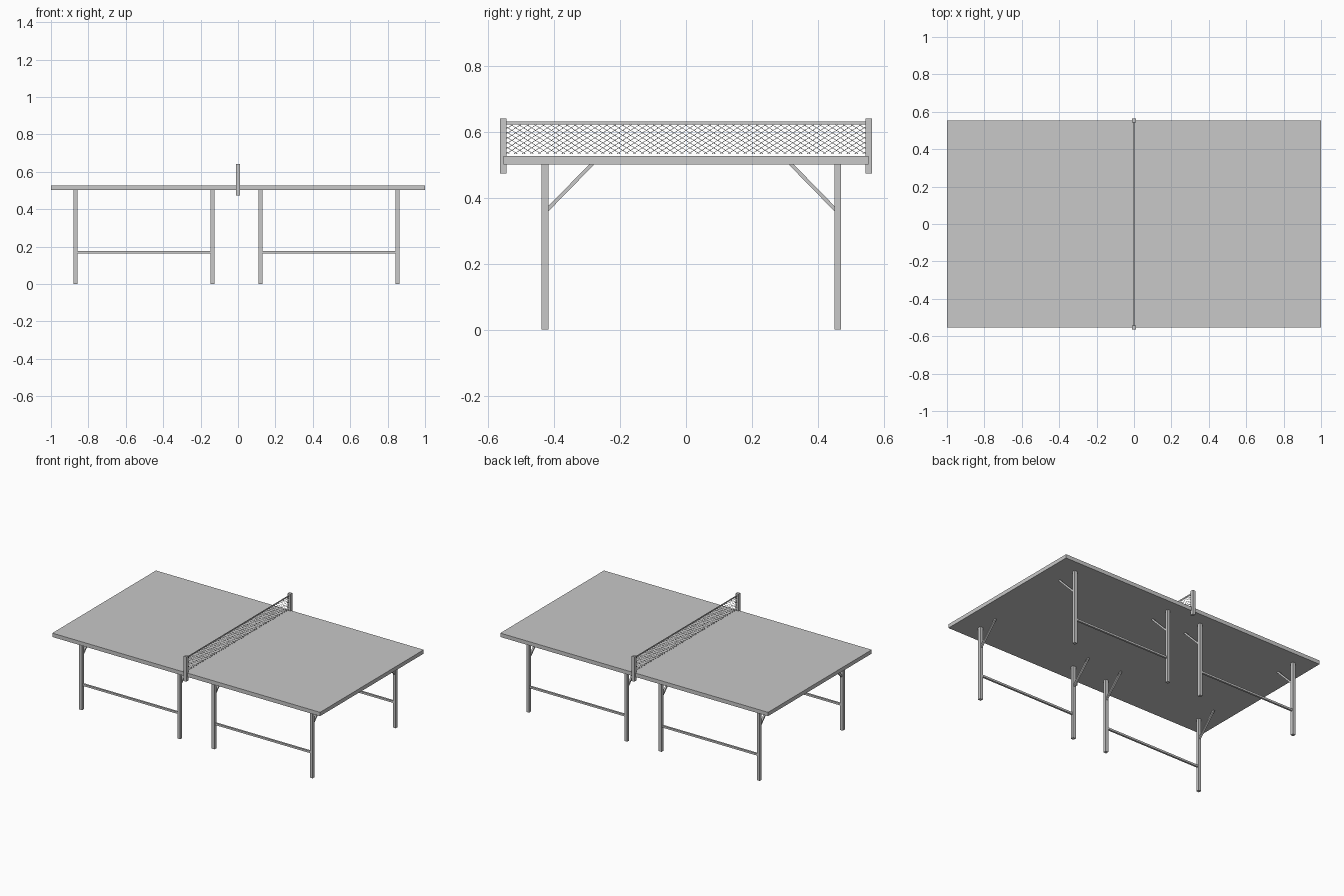
import bpy
import bmesh
from math import atan2, hypot
from mathutils import Matrix

cube = bpy.data.objects.get("Cube")
if cube:
    bpy.data.objects.remove(cube, do_unlink=True)

grey = bpy.data.materials.new("light grey")
grey.use_nodes = True
grey.diffuse_color = (0.58, 0.58, 0.58, 1)
grey.node_tree.nodes["Principled BSDF"].inputs["Base Color"].default_value = grey.diffuse_color


def finish(name, bm):
    mesh = bpy.data.meshes.new(name)
    bm.to_mesh(mesh)
    bm.free()
    mesh.materials.append(grey)
    obj = bpy.data.objects.new(name, mesh)
    bpy.context.collection.objects.link(obj)
    return obj


def box(name, center, size, tilt=0):
    """Box of the given size, tilted about the x axis."""
    bm = bmesh.new()
    place = (Matrix.Translation(center) @ Matrix.Rotation(tilt, 4, "X")
             @ Matrix.Diagonal((*size, 1)))
    bmesh.ops.create_cube(bm, size=1, matrix=place)
    return finish(name, bm)


def span(name, x, start, end, width):
    """Square bar in the yz plane running between two (y, z) points."""
    dy, dz = end[0] - start[0], end[1] - start[1]
    middle = (x, (start[0] + end[0]) / 2, (start[1] + end[1]) / 2)
    return box(name, middle, (width, hypot(dy, dz), width), atan2(dz, dy))


# Table top
UNDER, TOP, HALF_WIDTH = 0.501, 0.527, 0.553
box("table_top", (0, 0, (UNDER + TOP) / 2), (2, HALF_WIDTH * 2, TOP - UNDER))

# Legs, braces and stretchers of the two half frames
LEG = 0.021
frames = {"right": (-0.869, -0.136), "left": (0.12, 0.853)}
rows = {"front": (-0.427, 1), "back": (0.46, -1)}
for side, leg_xs in frames.items():
    for row, (y, inward) in rows.items():
        for end, x in zip(("a", "b"), leg_xs):
            box(f"{row}_{side}_leg_{end}", (x, y, UNDER / 2), (LEG, LEG, UNDER))
            span(f"{row}_{side}_brace_{end}", x, (y + inward * 0.006, 0.363),
                 (y + inward * 0.143, UNDER + 0.002), 0.011)
        box(f"{row}_{side}_stretcher", (sum(leg_xs) / 2, y, 0.17),
            (leg_xs[1] - leg_xs[0], 0.013, 0.013))

# Net posts
for row, y in (("front", -0.554), ("back", 0.554)):
    box(f"{row}_net_post", (0, y, 0.557), (0.02, 0.021, 0.168))

# Band along the top of the net
box("net_band", (0, 0, 0.627), (0.003, 1.09, 0.009))

# Net strands: thin diagonal strips in both directions, clipped at the posts
LOW, HIGH, END = 0.533, 0.624, 0.545
PITCH, RUN, HALF = 0.024, 0.144, 0.0009
bm = bmesh.new()
for direction in (1, -1):
    x = direction * 0.0004
    a = -END - RUN
    while a < END:
        t0, t1 = max(0, (-END - a) / RUN), min(1, (END - a) / RUN)
        if t1 - t0 > 0.01:
            ends = [(direction * (a + t * RUN), LOW + t * (HIGH - LOW)) for t in (t0, t1)]
            (y0, z0), (y1, z1) = ends
            corners = ((y0, z0 - HALF), (y1, z1 - HALF), (y1, z1 + HALF), (y0, z0 + HALF))
            bm.faces.new([bm.verts.new((x, y, z)) for y, z in corners])
        a += PITCH
finish("net_mesh", bm)
